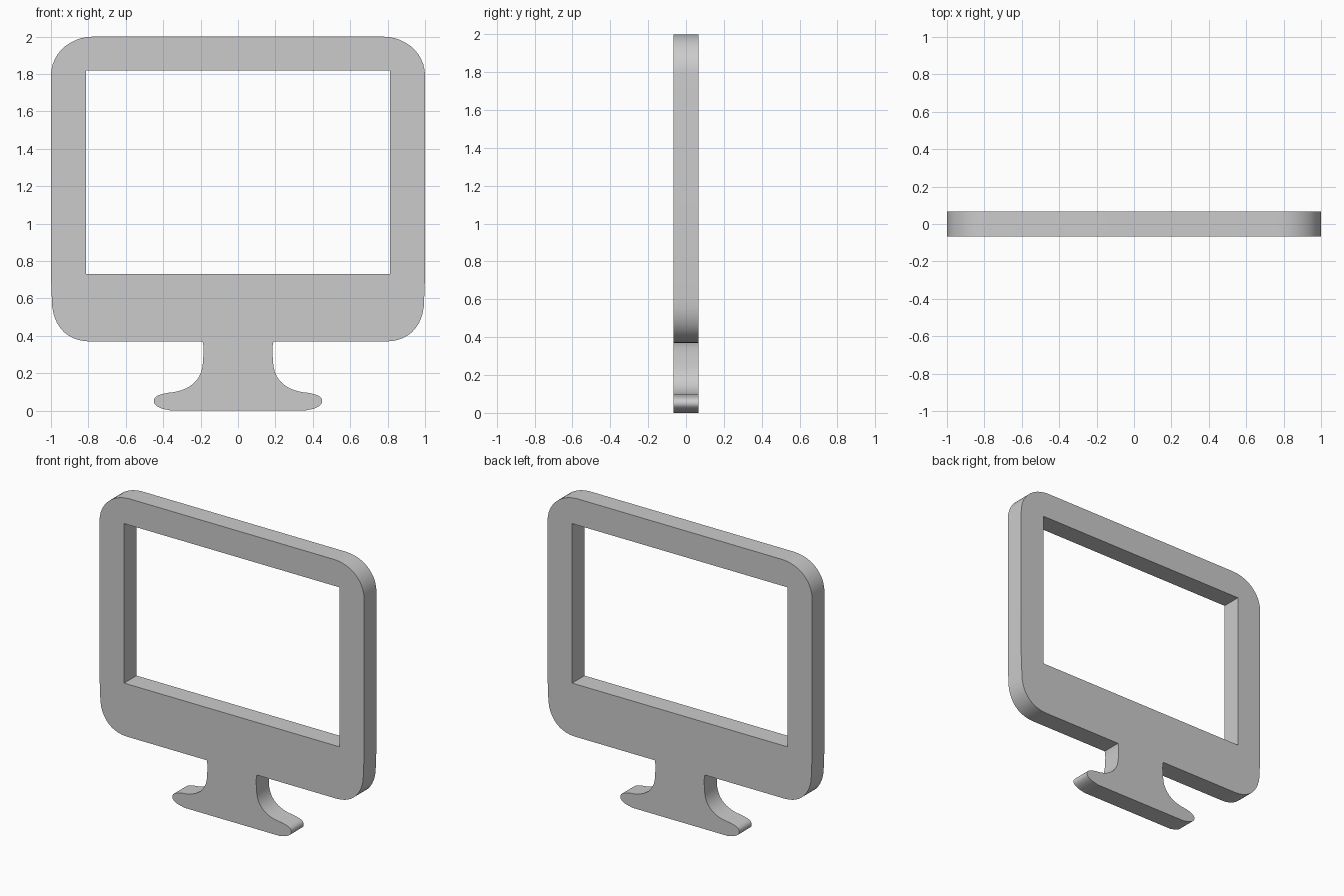
import bpy
import math
from mathutils import Vector
from mathutils.geometry import interpolate_bezier

if "Cube" in bpy.data.objects:
    bpy.data.objects.remove(bpy.data.objects["Cube"])

HALF_DEPTH = 0.067


def path(start, segments, steps=12):
    """Chain straight segments (1 point) and cubic curves (3 points)."""
    pts = [Vector(start)]
    for seg in segments:
        seg = [Vector(p) for p in seg]
        if len(seg) == 1:
            pts.append(seg[0])
        else:
            pts += [p.to_2d() for p in interpolate_bezier(
                pts[-1].to_3d(), seg[0].to_3d(), seg[1].to_3d(), seg[2].to_3d(), steps)][1:]
    return pts


def mirrored(half):
    """Close a right-hand half outline with its mirror image."""
    return half + [Vector((-p.x, p.y)) for p in reversed(half)]


# Right half of the silhouette: foot, neck, then rounded case
outline = mirrored(path((0.36, 0.003), [
    [(0.41, 0.006), (0.45, 0.025), (0.45, 0.05)],
    [(0.45, 0.08), (0.415, 0.088), (0.37, 0.096)],
    [(0.29, 0.102), (0.187, 0.14), (0.187, 0.27)],
    [(0.183, 0.32), (0.183, 0.35), (0.19, 0.37)],
    [(0.79, 0.37)],
    [(0.92, 0.37), (0.995, 0.46), (0.995, 0.59)],
    [(1.0, 0.72)],
    [(1.0, 1.79)],
    [(1.0, 1.91), (0.90, 2.0), (0.77, 2.0)],
]))
for p in outline:
    if p.y < 0.004:
        p.y = 0.0

# Screen opening
opening = mirrored([Vector((0.814, 0.73)), Vector((0.814, 1.82))])

# Filled, extruded profile stood upright
curve = bpy.data.curves.new("monitor_frame_and_stand", 'CURVE')
curve.dimensions = '2D'
curve.fill_mode = 'BOTH'
curve.extrude = HALF_DEPTH
for pts in (outline, opening):
    spline = curve.splines.new('POLY')
    spline.points.add(len(pts) - 1)
    for sp, p in zip(spline.points, pts):
        sp.co = (p.x, p.y, 0, 1)
    spline.use_cyclic_u = True

obj = bpy.data.objects.new("monitor_frame_and_stand", curve)
bpy.context.collection.objects.link(obj)
obj.rotation_euler.x = math.pi / 2
bpy.context.view_layer.objects.active = obj
obj.select_set(True)
bpy.ops.object.convert(target='MESH')
bpy.ops.object.transform_apply(location=False, rotation=True, scale=False)

# Weld caps to walls and smooth the rounded edges
bpy.ops.object.mode_set(mode='EDIT')
bpy.ops.mesh.select_all(action='SELECT')
bpy.ops.mesh.remove_doubles(threshold=0.0001)
bpy.ops.mesh.normals_make_consistent(inside=False)
bpy.ops.object.mode_set(mode='OBJECT')
bpy.ops.object.shade_smooth_by_angle(angle=math.radians(35))
